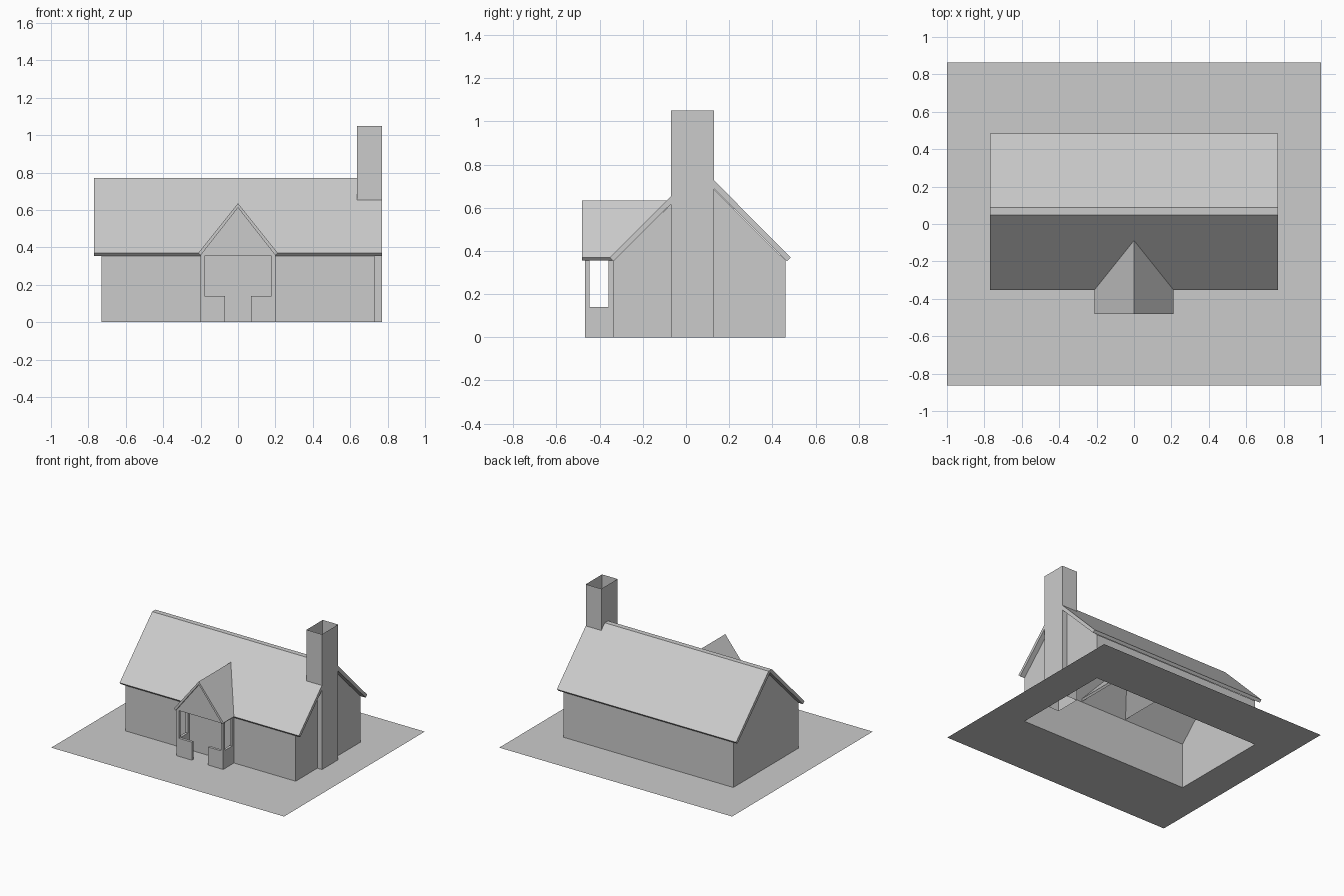
import bpy, bmesh

if "Cube" in bpy.data.objects:
    bpy.data.objects.remove(bpy.data.objects["Cube"])


def finish(name, bm):
    mesh = bpy.data.meshes.new(name)
    bm.normal_update()
    bm.to_mesh(mesh)
    bm.free()
    obj = bpy.data.objects.new(name, mesh)
    bpy.context.collection.objects.link(obj)
    return obj


def prism(name, profile, axis, a, b, open_if=None):
    """Extrude a (horizontal, z) profile along axis from a to b; drop faces matching open_if."""
    def place(p, t):
        return (t, p[0], p[1]) if axis == 'X' else (p[0], t, p[1])
    bm = bmesh.new()
    face = bm.faces.new([bm.verts.new(place(p, a)) for p in profile])
    res = bmesh.ops.extrude_face_region(bm, geom=[face], use_keep_orig=True)
    for v in res['geom']:
        if isinstance(v, bmesh.types.BMVert):
            v.co['XYZ'.index(axis)] = b
    bmesh.ops.recalc_face_normals(bm, faces=bm.faces)
    bm.normal_update()
    if open_if:
        bmesh.ops.delete(bm, geom=[f for f in bm.faces if open_if(f)], context='FACES')
    return finish(name, bm)


# lawn with an opening under the house
bm = bmesh.new()
outer = [(-1, -.863), (1, -.863), (1, .863), (-1, .863)]
inner = [(-.73, -.335), (.73, -.335), (.73, .462), (-.73, .462)]
vo = [bm.verts.new((x, y, 0)) for x, y in outer]
vi = [bm.verts.new((x, y, 0)) for x, y in inner]
for i in range(4):
    j = (i + 1) % 4
    bm.faces.new([vo[i], vo[j], vi[j], vi[i]])
finish("lawn", bm)

# house walls with gable ends, open below and under the roof
prism("house_walls",
      [(-.335, 0), (.462, 0), (.462, .355), (.065, .75), (-.335, .355)],
      'X', -.73, .73, lambda f: abs(f.normal.z) > .1)

# main roof slab with flat ridge
prism("main_roof",
      [(-.353, .37), (.047, .77), (.087, .77), (.485, .37),
       (.468, .353), (.066, .752), (-.336, .353)],
      'X', -.77, .77)

# chimney shell, open top and bottom
prism("chimney", [(-.07, 0), (.13, 0), (.13, 1.05), (-.07, 1.05)],
      'X', .637, .77, lambda f: abs(f.normal.z) > .5)

# porch front: half walls, doorway and gable
half = [(.07, 0), (.07, .14), (.18, .14), (.18, .355)]
prism("porch_front",
      [(-.2, 0)] + [(-x, z) for x, z in half] + half[::-1]
      + [(.2, 0), (.2, .36), (0, .615), (-.2, .36)],
      'Y', -.467, -.447)

# porch sides: half wall between two posts
side = [(-.447, 0), (-.335, 0), (-.335, .355), (-.358, .355),
        (-.358, .14), (-.447, .14)]
for label, s in (("left", -1), ("right", 1)):
    prism("porch_side_" + label, side, 'X', .18 * s, .2 * s)

# porch roof, running into the main roof
prism("porch_roof",
      [(-.212, .37), (0, .635), (.212, .37), (.2, .357), (0, .612), (-.2, .357)],
      'Y', -.482, .05)
